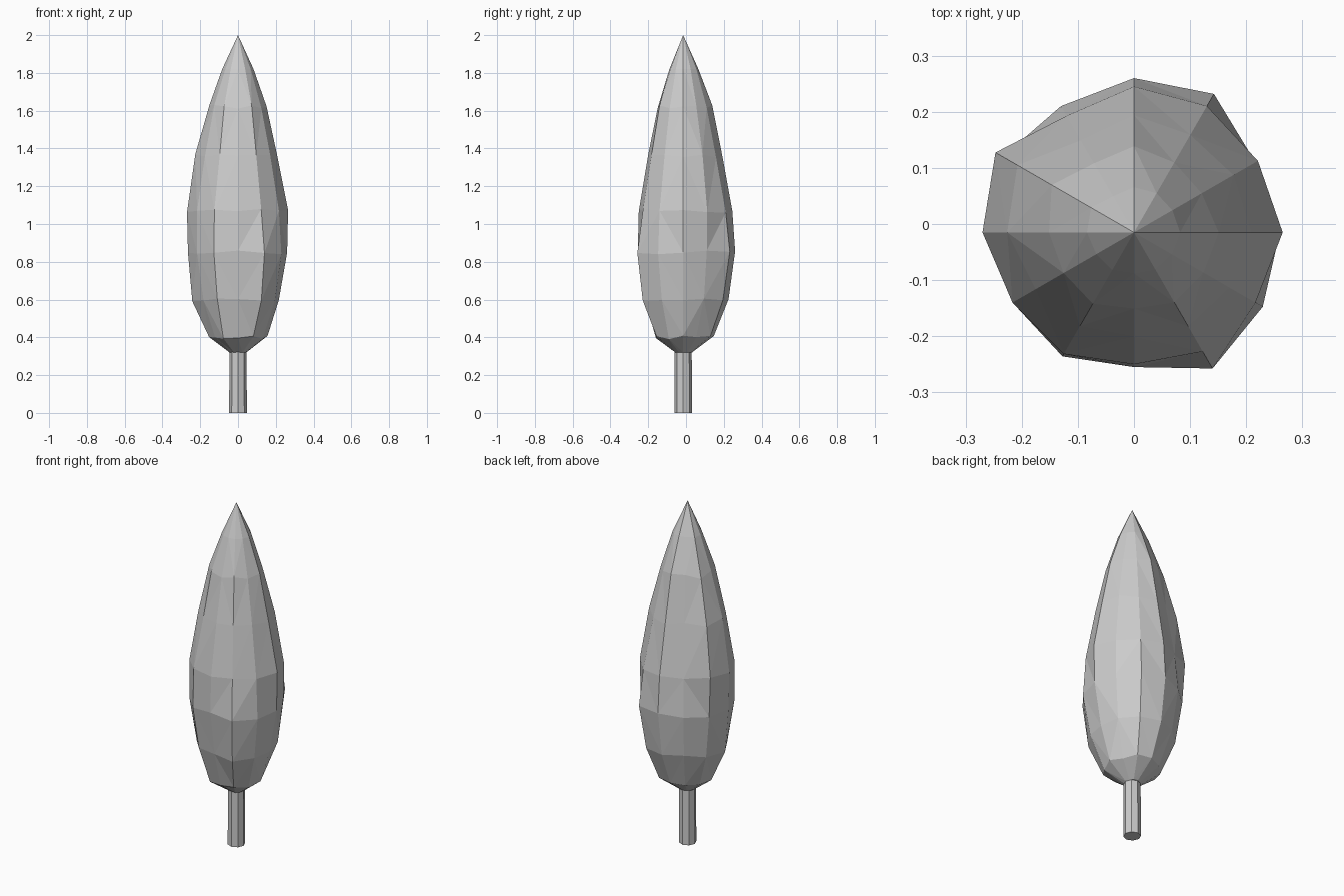
import bpy, bmesh, math, random

random.seed(4)
cube = bpy.data.objects.get("Cube")
if cube:
    bpy.data.objects.remove(cube, do_unlink=True)

AXIS_Y = -0.015
SIDES = 12

# One plain grey for the whole tree
grey = bpy.data.materials.new("plain_grey")
grey.use_nodes = True
colour = (0.6, 0.6, 0.6, 1)
grey.diffuse_color = colour
grey.node_tree.nodes["Principled BSDF"].inputs["Base Color"].default_value = colour


def finish(name, bm):
    """Turn a bmesh into a flat shaded object."""
    bmesh.ops.recalc_face_normals(bm, faces=bm.faces[:])
    mesh = bpy.data.meshes.new(name)
    bm.to_mesh(mesh)
    bm.free()
    mesh.materials.append(grey)
    obj = bpy.data.objects.new(name, mesh)
    bpy.context.collection.objects.link(obj)
    return obj


def ring(bm, radii, height, wobble=0.0):
    """Add a loop of vertices, one for each radius, around the tree axis."""
    verts = []
    for i, radius in enumerate(radii):
        angle = math.tau * i / len(radii)
        z = height + random.uniform(-wobble, wobble)
        verts.append(bm.verts.new((radius * math.cos(angle),
                                   AXIS_Y + radius * math.sin(angle), z)))
    return verts


def bridge(bm, lower, upper):
    """Join two loops of equal length with quads."""
    count = len(lower)
    for i in range(count):
        j = (i + 1) % count
        bm.faces.new((lower[i], lower[j], upper[j], upper[i]))


# Foliage: lumpy spindle, with uneven girth below and above the middle
girth_low = [.26, .25, .285, .275, .26, .27, .265, .25, .255, .24, .28, .265]
girth_high = [.265, .255, .26, .26, .24, .285, .27, .25, .25, .235, .245, .25]
profile = [(.32, .17), (.40, .58), (.60, .87), (.85, 1), (1.07, 1),
           (1.36, .81), (1.62, .57), (1.82, .31)]

bm = bmesh.new()
loops = []
for height, scale in profile:
    girth = girth_low if height < 1 else girth_high
    inner = height in (profile[0][0], profile[-1][0])
    middle = scale == 1
    lump = 0 if inner or middle else 0.05
    radii = [g * scale * random.uniform(1 - lump, 1 + lump) for g in girth]
    loops.append(ring(bm, radii, height, 0 if inner else 0.01))

for lower, upper in zip(loops, loops[1:]):
    bridge(bm, lower, upper)
bm.faces.new(loops[0])
tip = bm.verts.new((0, AXIS_Y, 2))
for i in range(SIDES):
    bm.faces.new((loops[-1][i], loops[-1][(i + 1) % SIDES], tip))
bmesh.ops.triangulate(bm, faces=bm.faces[:])
finish("foliage", bm)

# Trunk: straight octagonal post reaching into the foliage
bm = bmesh.new()
bottom = ring(bm, [0.047] * 8, 0)
top = ring(bm, [0.045] * 8, 0.36)
bridge(bm, bottom, top)
bm.faces.new(bottom)
bm.faces.new(top)
finish("trunk", bm)
